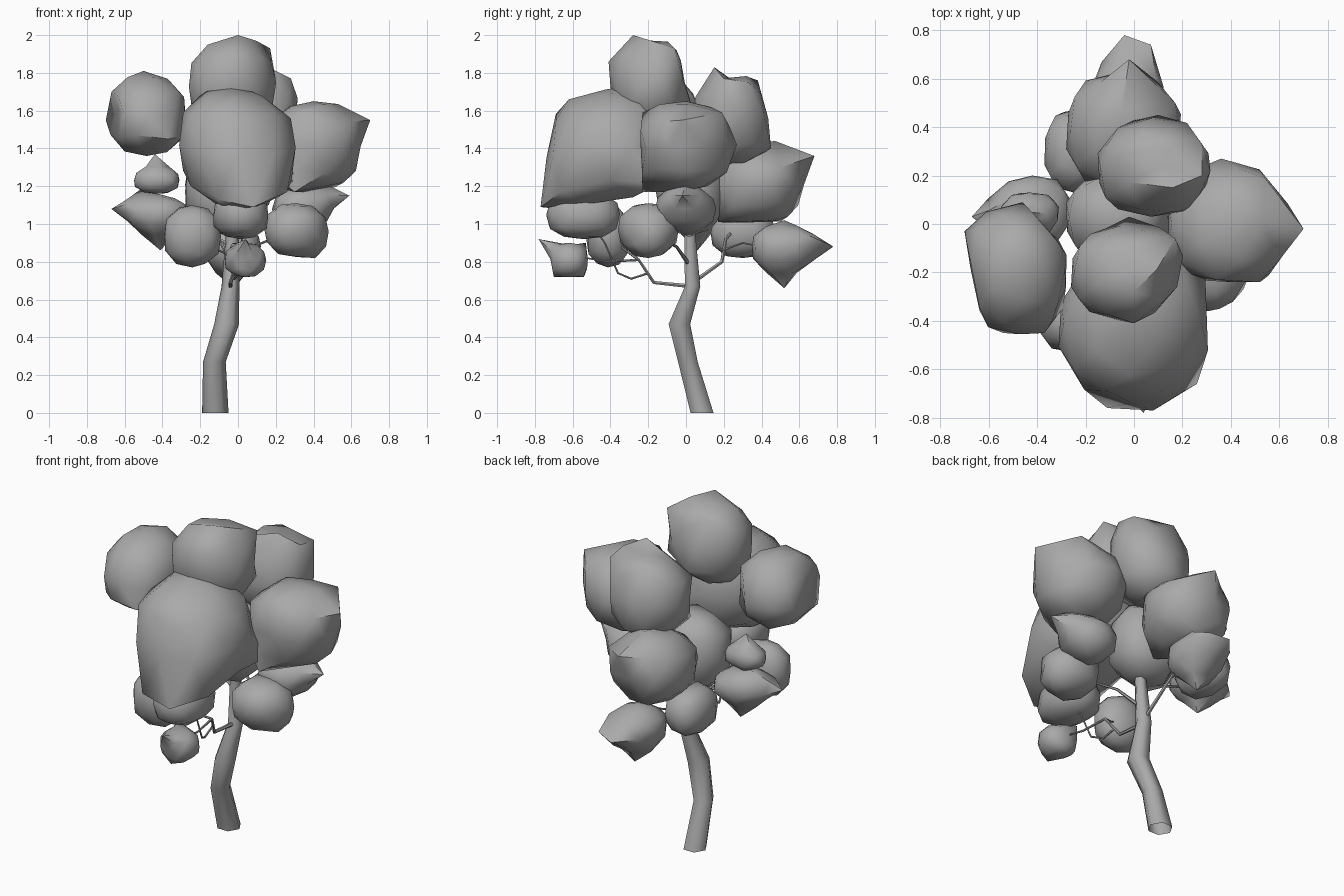
import bpy
import bmesh
import math
import random
from mathutils import Vector

random.seed(4)
cube = bpy.data.objects.get("Cube")
if cube:
    bpy.data.objects.remove(cube, do_unlink=True)

# One plain grey for the whole tree
grey = bpy.data.materials.new("plain_grey")
grey.use_nodes = True
colour = (0.4, 0.4, 0.4, 1)
grey.diffuse_color = colour
grey.node_tree.nodes["Principled BSDF"].inputs["Base Color"].default_value = colour


def smooth(obj, angle):
    bpy.ops.object.select_all(action="DESELECT")
    obj.select_set(True)
    bpy.context.view_layer.objects.active = obj
    bpy.ops.object.shade_smooth_by_angle(angle=angle)


def mesh_object(name, bm, angle):
    bmesh.ops.recalc_face_normals(bm, faces=bm.faces)
    mesh = bpy.data.meshes.new(name)
    bm.to_mesh(mesh)
    bm.free()
    mesh.materials.append(grey)
    obj = bpy.data.objects.new(name, mesh)
    bpy.context.collection.objects.link(obj)
    smooth(obj, angle)


def leaf_clump(name, xs, ys, zs, corners=(), pull=0.25):
    """Boxy low-poly lump filling a box, with chosen corners drawn out."""
    bm = bmesh.new()
    bmesh.ops.create_icosphere(bm, subdivisions=2, radius=1)
    for v in bm.verts:
        power = sum(abs(c) ** 2.6 for c in v.co) ** (1 / 2.6)
        v.co *= random.uniform(0.95, 1.02) / power
    for axis, (low, high) in enumerate((xs, ys, zs)):
        values = [v.co[axis] for v in bm.verts]
        start, span = min(values), max(values) - min(values)
        for v in bm.verts:
            v.co[axis] = low + (v.co[axis] - start) / span * (high - low)
    # each corner carries its neighbours part of the way
    free = set(bm.verts)
    for corner in corners:
        target = Vector(corner)
        nearest = min(free, key=lambda v: ((v.co - target).length, v.index))
        shift = target - nearest.co
        nearest.co = target
        free.remove(nearest)
        for edge in nearest.link_edges:
            other = edge.other_vert(nearest)
            if other in free:
                other.co += shift * pull
    mesh_object(name, bm, 0.9)


def trunk(rings, sides=6):
    """Open tube of level rings, each (x, y, z, radius)."""
    bm = bmesh.new()
    loops = []
    for x, y, z, r in rings:
        turns = [math.tau * i / sides for i in range(sides)]
        loops.append([bm.verts.new((x + r * math.cos(a), y + r * math.sin(a), z))
                      for a in turns])
    for low, high in zip(loops, loops[1:]):
        for i in range(sides):
            j = (i + 1) % sides
            bm.faces.new((low[i], low[j], high[j], high[i]))
    mesh_object("trunk", bm, 1.1)


def branch(name, points, start, end):
    """Six-sided tapering tube along a path."""
    curve = bpy.data.curves.new(name, "CURVE")
    curve.dimensions = "3D"
    curve.bevel_depth = 1
    curve.bevel_resolution = 1
    spline = curve.splines.new("POLY")
    spline.points.add(len(points) - 1)
    for i, (point, co) in enumerate(zip(spline.points, points)):
        point.co = (*co, 1)
        point.radius = start + (end - start) * i / (len(points) - 1)
    curve.materials.append(grey)
    obj = bpy.data.objects.new(name, curve)
    bpy.context.collection.objects.link(obj)
    bpy.ops.object.select_all(action="DESELECT")
    obj.select_set(True)
    bpy.context.view_layer.objects.active = obj
    bpy.ops.object.convert(target="MESH")
    smooth(bpy.context.object, 0.7)


# Trunk
trunk([(-.12, .085, 0, .07), (-.125, .01, .27, .06), (-.06, -.035, .47, .066),
       (-.04, .035, .67, .047), (-.03, .02, .95, .034), (-.03, .02, 1.2, .025)])

# Branches
thick, middle, thin = .012, .007, .004
branch("front_branch", [(-.04, .03, .67), (-.04, -.17, .69), (0, -.25, .81),
                        (.02, -.42, .8), (.03, -.58, .83)], thick, thin)
branch("front_right_twig", [(0, -.25, .81), (-.1, -.32, .86), (-.2, -.38, .92)], middle, thin)
branch("front_low_twig", [(-.03, -.2, .74), (-.02, -.29, .71), (.01, -.36, .74),
                          (.02, -.43, .9), (.02, -.5, 1)], middle, thin)
branch("back_branch", [(-.04, .05, .7), (-.04, .19, .8), (-.1, .21, .92),
                       (-.22, .28, 1)], thick, middle)
branch("back_twig", [(-.05, .19, .86), (-.03, .3, .9), (-.03, .5, .86)], middle, thin)
branch("left_branch", [(-.03, .02, .78), (.08, -.05, .88), (.25, -.18, .95)], thick, thin)
branch("right_branch", [(-.03, .02, .88), (-.18, .04, .96), (-.38, .05, 1.02)], thick, thin)

# Large upper foliage
leaf_clump("top_foliage", (-.26, .18), (-.39, -.02), (1.5, 1.95),
           [(0, -.28, 2), (.17, -.06, 1.93), (-.16, -.25, 1.95), (0, -.41, 1.86),
            (-.1, -.05, 1.92), (-.02, .03, 1.63), (.18, -.08, 1.66)])
leaf_clump("front_foliage", (-.31, .3), (-.7, -.12), (1.13, 1.71),
           [(.08, -.77, 1.09), (-.11, -.76, 1.13), (.26, -.66, 1.17), (-.02, -.62, 1.66),
            (-.02, -.25, 1.74), (-.25, -.58, 1.2), (.29, -.12, 1.22), (0, -.25, 1.17)])
leaf_clump("right_foliage", (-.7, -.28), (-.44, .06), (1.36, 1.78),
           [(-.5, -.15, 1.81), (-.54, -.45, 1.47), (-.37, -.45, 1.45), (-.7, -.03, 1.55),
            (-.46, .09, 1.55), (-.34, -.04, 1.6), (-.63, -.3, 1.6)])
leaf_clump("left_foliage", (.14, .63), (-.23, .23), (1.17, 1.63),
           [(.7, -.02, 1.55), (.56, -.05, 1.22), (.36, .27, 1.42), (.4, 0, 1.65),
            (.54, .19, 1.59), (.52, -.24, 1.5), (.34, -.23, 1.59), (.3, -.23, 1.17)])
leaf_clump("upper_back_foliage", (-.15, .3), (.03, .43), (1.31, 1.76),
           [(.16, .15, 1.83), (.28, .33, 1.75), (.03, .38, 1.76), (.1, .45, 1.4),
            (.28, .2, 1.77)])
leaf_clump("back_foliage", (-.28, .18), (.15, .62), (1.01, 1.41),
           [(-.02, .68, 1.36), (-.05, .47, 1.44), (0, .54, 1.04), (0, .17, 1.01),
            (.17, .5, 1.3)])
leaf_clump("inner_foliage", (-.28, .15), (-.16, .21), (.94, 1.4))

# Smaller lower foliage
leaf_clump("front_low_foliage", (-.13, .16), (-.74, -.35), (.92, 1.18))
leaf_clump("front_small_foliage", (-.07, .15), (-.71, -.52), (.72, .9),
           [(.04, -.78, .92), (.04, -.7, .72), (.04, -.54, .72), (-.03, -.53, .9)], .1)
leaf_clump("front_right_low_foliage", (-.39, -.09), (-.53, -.3), (.77, 1.1))
leaf_clump("front_left_low_foliage", (.14, .47), (-.36, -.04), (.83, 1.11),
           [(.41, -.2, .82), (.48, -.2, .96)])
leaf_clump("left_flat_foliage", (.18, .48), (-.16, .16), (.97, 1.19),
           [(.59, -.02, 1.15), (.45, 0, 1.22), (.3, .02, .93)])
leaf_clump("right_low_foliage", (-.58, -.26), (-.1, .2), (.96, 1.15),
           [(-.67, .03, 1.08), (-.41, .06, .86), (-.52, .1, 1.18)])
leaf_clump("right_pointed_foliage", (-.55, -.31), (-.05, .13), (1.16, 1.3),
           [(-.44, .05, 1.37)], .1)
leaf_clump("back_right_foliage", (-.37, -.13), (.13, .47), (.82, 1.09))
leaf_clump("back_low_foliage", (-.18, .12), (.35, .66), (.76, 1),
           [(-.04, .78, .88), (.07, .74, .9), (-.02, .52, .66), (-.03, .52, 1.02)])
